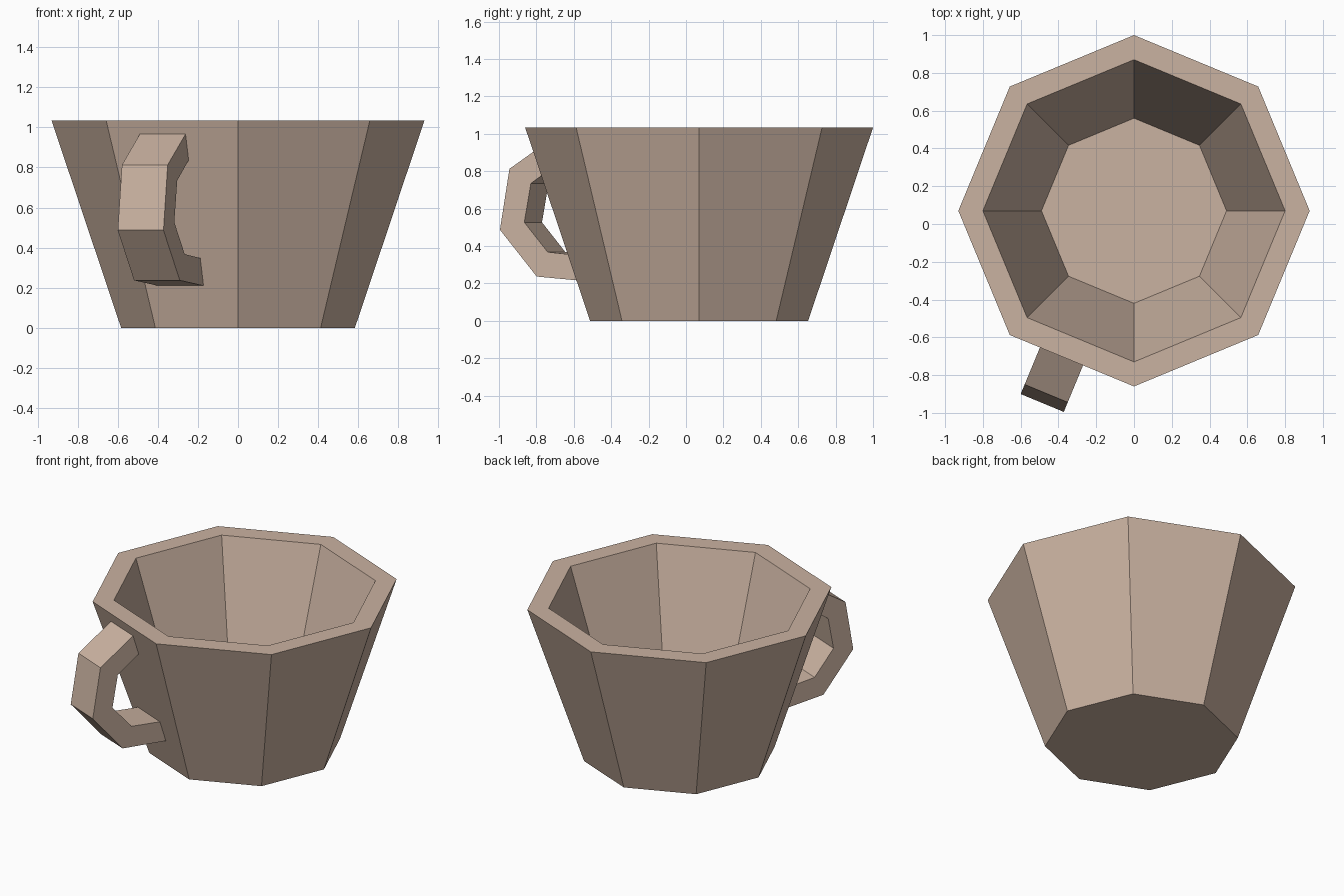
import bpy, math
from mathutils import Vector

if "Cube" in bpy.data.objects:
    bpy.data.objects.remove(bpy.data.objects["Cube"])

CENTRE = Vector((0, 0.07, 0))
SIDES = 8

clay = bpy.data.materials.new("light brown clay")
clay.diffuse_color = (0.59, 0.445, 0.355, 1)
clay.use_nodes = True
clay.node_tree.nodes["Principled BSDF"].inputs["Base Color"].default_value = clay.diffuse_color


def make_object(name, verts, faces):
    mesh = bpy.data.meshes.new(name)
    mesh.from_pydata(verts, [], faces)
    mesh.materials.append(clay)
    obj = bpy.data.objects.new(name, mesh)
    bpy.context.collection.objects.link(obj)
    return obj


def bridge(a, b, n):
    """Quads between two closed rings of n vertices starting at a and b."""
    return [(a + i, a + (i + 1) % n, b + (i + 1) % n, b + i) for i in range(n)]


# cup: (radius, height) rings from the underside, over the rim, to the inner floor
rings = [(0.583, 0), (0.93, 1.034), (0.80, 1.034), (0.49, 0.10)]
verts, faces = [], [tuple(reversed(range(SIDES)))]
for k, (r, z) in enumerate(rings):
    for i in range(SIDES):
        a = math.tau * i / SIDES
        verts.append(CENTRE + Vector((r * math.cos(a), r * math.sin(a), z)))
    if k:
        faces += bridge((k - 1) * SIDES, k * SIDES, SIDES)
faces.append(tuple(range(3 * SIDES, 4 * SIDES)))
make_object("cup", verts, faces)

# handle: square bar through (outer, inner) pairs of (distance from axis, height),
# standing out from the front left wall
outer = [(0.81, 0.985), (1.071, 0.813), (1.126, 0.487), (0.913, 0.237), (0.58, 0.208)]
inner = [(0.77, 0.855), (0.947, 0.735), (0.985, 0.527), (0.85, 0.368), (0.62, 0.345)]
angle = math.radians(-112.5)
out = Vector((math.cos(angle), math.sin(angle), 0))
side = Vector((-math.sin(angle), math.cos(angle), 0))
verts, faces = [], [(3, 2, 1, 0)]
for k, (o, n) in enumerate(zip(outer, inner)):
    for (r, z), t in ((o, -0.183), (o, 0.064), (n, 0.064), (n, -0.183)):
        verts.append(CENTRE + out * r + side * t + Vector((0, 0, z)))
    if k:
        faces += bridge((k - 1) * 4, k * 4, 4)
last = 4 * (len(outer) - 1)
faces.append((last, last + 1, last + 2, last + 3))
handle = make_object("handle", verts, faces)

# make every face point outwards
import bmesh
for obj in bpy.data.objects:
    bm = bmesh.new()
    bm.from_mesh(obj.data)
    bmesh.ops.recalc_face_normals(bm, faces=bm.faces)
    bm.to_mesh(obj.data)
    bm.free()
